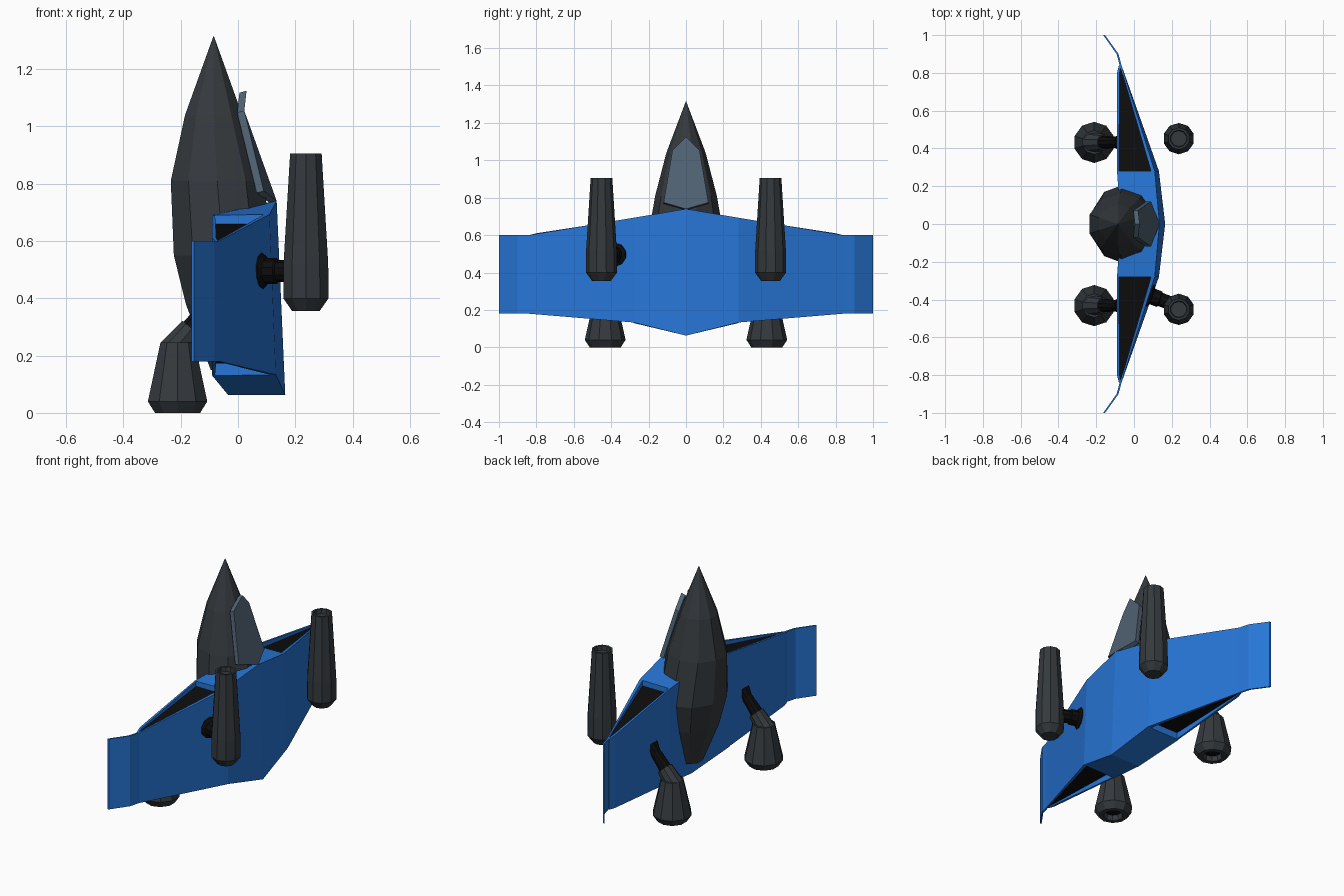
import bpy, bmesh, math
from mathutils import Vector

if "Cube" in bpy.data.objects:
    bpy.data.objects.remove(bpy.data.objects["Cube"])


def material(name, rgb):
    m = bpy.data.materials.new(name)
    m.diffuse_color = (*rgb, 1)
    m.use_nodes = True
    m.node_tree.nodes["Principled BSDF"].inputs["Base Color"].default_value = m.diffuse_color
    return m


BLUE = material("blue", (0.02, 0.18, 0.68))
DARK = material("charcoal", (0.035, 0.041, 0.047))
BLACK = material("black", (0.004, 0.004, 0.004))
GLASS = material("slate", (0.08, 0.12, 0.17))


def loft(name, rings, mat):
    """Join equal-length rings of points into a closed, flat-shaded skin."""
    bm = bmesh.new()
    vs = [[bm.verts.new(p) for p in r] for r in rings]
    n = len(vs[0])
    for a, b in zip(vs, vs[1:]):
        for i in range(n):
            j = (i + 1) % n
            bm.faces.new((a[i], a[j], b[j], b[i]))
    bm.faces.new(vs[0])
    bm.faces.new(vs[-1])
    bmesh.ops.remove_doubles(bm, verts=bm.verts, dist=1e-5)
    bmesh.ops.recalc_face_normals(bm, faces=bm.faces)
    me = bpy.data.meshes.new(name)
    bm.to_mesh(me)
    bm.free()
    me.materials.append(mat)
    ob = bpy.data.objects.new(name, me)
    bpy.context.collection.objects.link(ob)
    return ob


def turned(name, profile, origin, direction, mat, sides=10):
    """Turned body: profile of (distance along axis, radius)."""
    q = Vector((0, 0, 1)).rotation_difference(Vector(direction).normalized())
    rings = []
    for t, r in profile:
        ring = []
        for i in range(sides):
            a = math.tau * (i + 0.5) / sides
            ring.append(Vector(origin) + q @ Vector((r * math.cos(a), r * math.sin(a), t)))
        rings.append(ring)
    return loft(name, rings, mat)


def section(y, front_top, front_bot, back_top, back_bot):
    """Four-corner wing section at y; corners are (x, z)."""
    return [(x, y, z) for x, z in (front_top, front_bot, back_bot, back_top)]


# Fuselage: ten-sided spindle, (z, centre x, x radius, y radius)
fuselage = [(1.315, -0.085, 0.001, 0.001), (1.04, -0.085, 0.105, 0.105),
            (0.81, -0.073, 0.17, 0.165), (0.55, -0.05, 0.183, 0.21),
            (0.38, -0.03, 0.16, 0.17), (0.15, 0.0, 0.10, 0.08)]
rings = []
for z, cx, rx, ry in fuselage:
    angs = [math.tau * (i + 0.5) / 10 for i in range(10)]
    rings.append([(cx + rx * math.cos(a), ry * math.sin(a), z) for a in angs])
loft("fuselage", rings, DARK)

# Canopy: ridged plate lying on the sloping front of the fuselage
outline = [(0.03, 0, 1.125), (0.022, 0.072, 1.055), (0.09, 0.12, 0.775),
           (0.135, 0, 0.74), (0.09, -0.12, 0.775), (0.022, -0.072, 1.055)]
loft("canopy", [outline, [(x - 0.025, y, z - 0.007) for x, y, z in outline]], GLASS)

# Centre wing block
root = [(0.11, 0.693), (0.132, 0.133), (-0.09, 0.69), (-0.09, 0.13)]
loft("wing_centre", [section(-0.28, *root),
                     section(0, (0.135, 0.74), (0.165, 0.063), (-0.07, 0.70), (-0.035, 0.063)),
                     section(0.28, *root)], BLUE)

for s, side in ((1, "right"), (-1, "left")):
    # Front and back skins of the hollow outer wing
    loft("front_skin_" + side, [
        section(s * 0.28, (0.11, 0.693), (0.132, 0.133), (0.09, 0.693), (0.112, 0.133)),
        section(s * 0.84, (-0.066, 0.60), (-0.066, 0.18), (-0.074, 0.60), (-0.074, 0.18))], BLUE)
    loft("back_skin_" + side, [
        section(s * 0.28, (-0.08, 0.69), (-0.08, 0.133), (-0.09, 0.69), (-0.09, 0.133)),
        section(s * 0.80, (-0.076, 0.61), (-0.076, 0.177), (-0.09, 0.61), (-0.09, 0.177)),
        section(s * 0.84, (-0.07, 0.60), (-0.07, 0.18), (-0.08, 0.60), (-0.08, 0.18))], BLUE)
    # Dark recessed filling of the wing duct
    loft("duct_" + side, [
        section(s * 0.275, (0.10, 0.66), (0.115, 0.172), (-0.085, 0.66), (-0.085, 0.172)),
        section(s * 0.835, (-0.068, 0.595), (-0.068, 0.185), (-0.078, 0.595), (-0.078, 0.185))], BLACK)
    # Thin bent wing tip
    loft("wing_tip_" + side, [
        section(s * y, (x, 0.60), (x, 0.18), (x - 0.01, 0.60), (x - 0.01, 0.18))
        for y, x in ((0.84, -0.066), (0.9, -0.082), (1.0, -0.153))], BLUE)

    # Front engine pod with shallow intake
    turned("front_pod_" + side, [(0.355, 0.05), (0.40, 0.083), (0.52, 0.082), (0.905, 0.058),
                                 (0.905, 0.046), (0.88, 0.042)],
           (0.237, s * 0.452, 0), (0, 0, 1), DARK)

    # Rear nozzle, collar and strut
    y = s * 0.432
    turned("rear_nozzle_" + side, [(0.05, 0.045), (0, 0.055), (0, 0.083), (0.04, 0.109),
                                   (0.245, 0.063)],
           (-0.211, y, 0), (0, 0, 1), DARK)
    turned("nozzle_throat_" + side, [(0.03, 0.049), (0.055, 0.043)], (-0.211, y, 0), (0, 0, 1), BLACK)
    turned("nozzle_collar_" + side, [(-0.03, 0.055), (0.08, 0.045)],
           (-0.212, y, 0.233), (0.64, 0, 0.77), DARK)
    turned("rear_strut_" + side, [(0, 0.036), (0.1, 0.03), (0.15, 0.042)],
           (-0.165, y, 0.295), (0.64, 0, 0.77), BLACK)

# Front strut with flange (present on the left pod only)
turned("front_strut", [(0, 0.05), (0.01, 0.066), (0.03, 0.062), (0.04, 0.045),
                       (0.08, 0.045), (0.085, 0.038), (0.15, 0.038)],
       (0.06, -0.37, 0.495), (0.94, -0.35, 0), BLACK)
